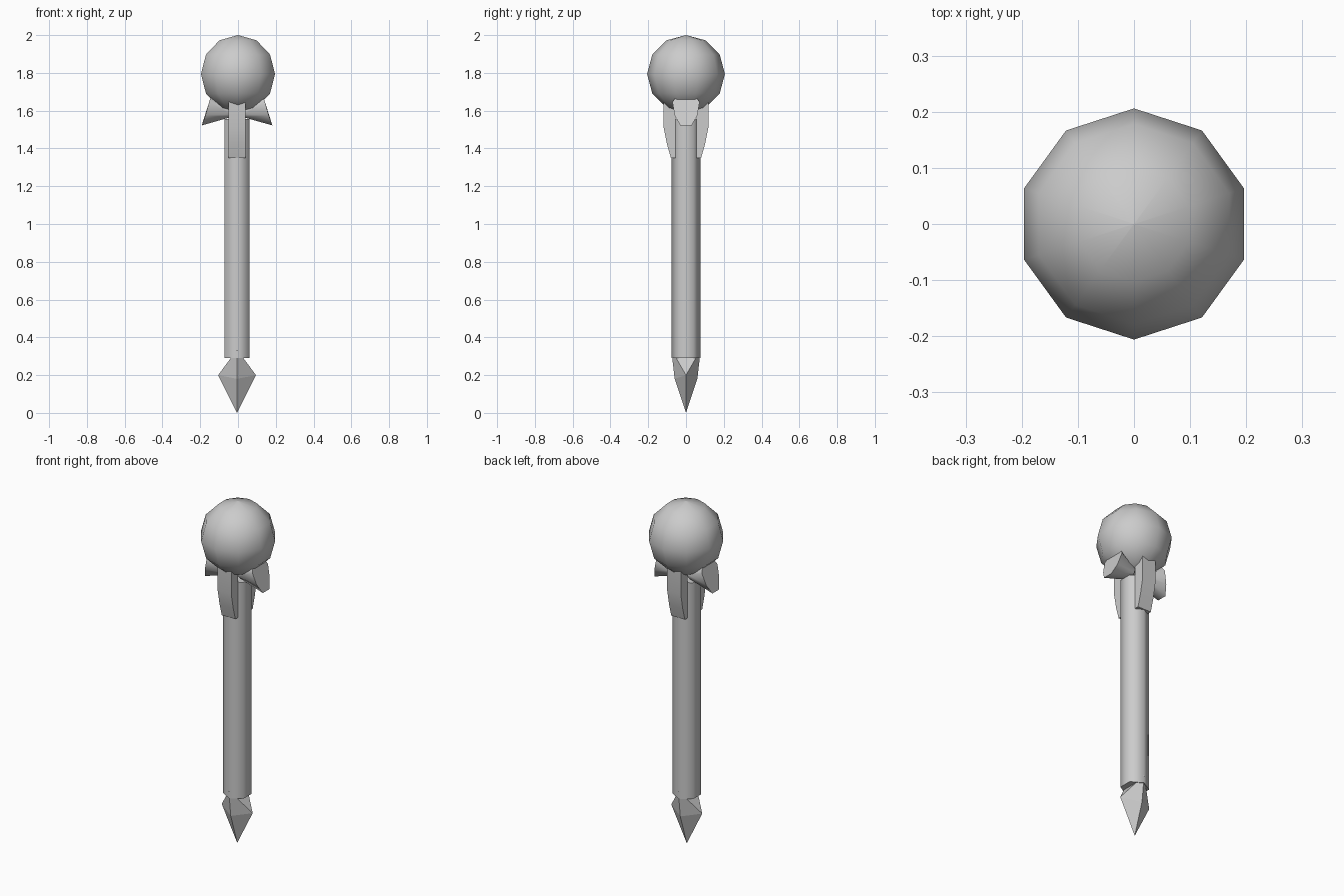
import bpy, bmesh
from math import sin, cos, pi, radians

cube = bpy.data.objects.get("Cube")
if cube:
    bpy.data.objects.remove(cube, do_unlink=True)

grey = bpy.data.materials.new("grey")
grey.use_nodes = True
tone = (0.6, 0.6, 0.6, 1)
grey.diffuse_color = tone
grey.node_tree.nodes["Principled BSDF"].inputs["Base Color"].default_value = tone


def make(name, verts, faces, smooth_angle=0):
    """Mesh object from points and faces; smooth below the given angle."""
    mesh = bpy.data.meshes.new(name)
    mesh.from_pydata(verts, [], faces)
    bm = bmesh.new()
    bm.from_mesh(mesh)
    bmesh.ops.remove_doubles(bm, verts=bm.verts, dist=0.0005)
    bmesh.ops.recalc_face_normals(bm, faces=bm.faces)
    bm.to_mesh(mesh)
    bm.free()
    mesh.materials.append(grey)
    ob = bpy.data.objects.new(name, mesh)
    bpy.context.collection.objects.link(ob)
    if smooth_angle:
        bpy.ops.object.select_all(action="DESELECT")
        ob.select_set(True)
        bpy.context.view_layer.objects.active = ob
        bpy.ops.object.shade_smooth_by_angle(angle=radians(smooth_angle))
    return ob


def loft(name, rings, smooth_angle=0):
    """Skin a list of equal rings and cap both ends."""
    n = len(rings[0])
    verts = [p for ring in rings for p in ring]
    faces = [(k * n + i, k * n + (i + 1) % n, (k + 1) * n + (i + 1) % n, (k + 1) * n + i)
             for k in range(len(rings) - 1) for i in range(n)]
    faces += [tuple(range(n)), tuple(range(len(verts) - n, len(verts)))]
    return make(name, verts, faces, smooth_angle)


def circle(n, r, z, x=0):
    """Ring of n points with a corner on the y axis."""
    return [(x + r * sin(2 * pi * i / n), r * cos(2 * pi * i / n), z) for i in range(n)]


# Ball: ten sides, six bands
R, CENTRE = 0.206, 1.794
ball_rings = [circle(10, max(R * sin(pi * k / 6), 0.001), CENTRE - R * cos(pi * k / 6))
              for k in range(7)]
loft("ball", ball_rings, 75)

# Six-sided shaft
SHAFT_X = -0.005
loft("shaft", [circle(6, 0.077, z, SHAFT_X) for z in (0.29, 1.555)], 75)

# Spear tip: flared corners at the sides, ridges front and back
tip = [(SHAFT_X, 0, 0), (SHAFT_X - 0.1, 0, 0.2), (SHAFT_X + 0.1, 0, 0.2)]
for s in (-1, 1):
    tip += [(SHAFT_X, s * 0.06, 0.18), (SHAFT_X, s * 0.078, 0.335)]
tip_faces = [(side, mid, end) for side in (1, 2)
             for mid, end in ((3, 0), (3, 4), (5, 0), (5, 6))]
tip_faces += [(1, 4, 6), (2, 4, 6)]
make("spear_tip", tip, tip_faces)

# Bent straps holding the ball, front and back
strap = [(0.055, 1.35), (0.08, 1.35), (0.1, 1.42), (0.118, 1.51), (0.118, 1.68), (0.055, 1.68)]
for name, s in (("front_strap", -1), ("back_strap", 1)):
    loft(name, [[(x + SHAFT_X, s * y, z) for y, z in strap] for x in (-0.044, 0.044)], 45)

# Flared prongs under the ball, left and right
outer = [(0.14, 0.055, 1.67), (0.148, 0.072, 1.645), (0.168, 0.06, 1.575), (0.187, 0.03, 1.522)]
inner = [(0.035, 0.03, 1.61), (0.035, 0.045, 1.6), (0.035, 0.04, 1.58), (0.035, 0.025, 1.565)]


def shield(half):
    """Mirror half an outline across y."""
    return half + [(x, -y, z) for x, y, z in reversed(half)]


for name, s in (("right_prong", -1), ("left_prong", 1)):
    loft(name, [[(s * x + SHAFT_X, y, z) for x, y, z in shield(half)]
                for half in (inner, outer)], 60)
